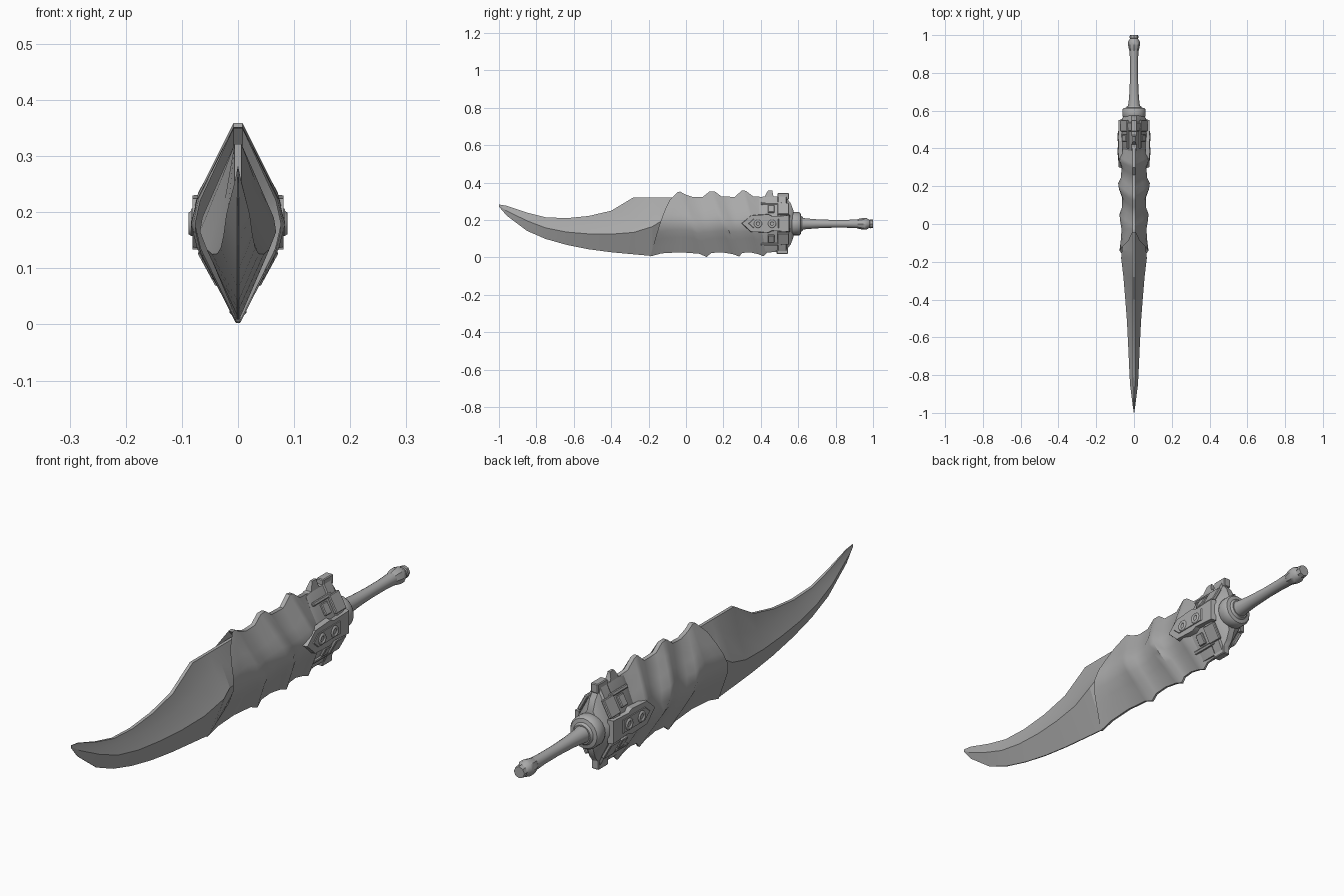
import bpy, bmesh, math
from math import sin, cos, pi, radians
from mathutils import Vector, Matrix

if "Cube" in bpy.data.objects:
    bpy.data.objects.remove(bpy.data.objects["Cube"])

grey = bpy.data.materials.new("plain grey")
grey.use_nodes = True
grey.diffuse_color = (0.4, 0.4, 0.4, 1)
grey.node_tree.nodes["Principled BSDF"].inputs["Base Color"].default_value = (0.4, 0.4, 0.4, 1)
AXIS_Z = 0.18


def finish(name, bm, angle=30):
    bmesh.ops.recalc_face_normals(bm, faces=bm.faces)
    mesh = bpy.data.meshes.new(name)
    bm.to_mesh(mesh)
    bm.free()
    mesh.materials.append(grey)
    obj = bpy.data.objects.new(name, mesh)
    bpy.context.collection.objects.link(obj)
    bpy.ops.object.select_all(action="DESELECT")
    obj.select_set(True)
    bpy.context.view_layer.objects.active = obj
    bpy.ops.object.shade_smooth_by_angle(angle=radians(angle))
    return obj


def loft(name, rings, angle=30):
    """Skin a row of closed rings and cap both ends."""
    bm = bmesh.new()
    rows = [[bm.verts.new(p) for p in ring] for ring in rings]
    n = len(rows[0])
    for a, b in zip(rows, rows[1:]):
        for i in range(n):
            j = (i + 1) % n
            bm.faces.new((a[i], a[j], b[j], b[i]))
    bm.faces.new(rows[0])
    bm.faces.new(rows[-1])
    return finish(name, bm, angle)


def mirrored(half):
    """Close a top-to-bottom half section across x = 0."""
    return half + [(-x, y, z) for x, y, z in half[::-1]]


def lathe(name, profile, sides=16):
    loft(name, [[(r * cos(2 * pi * i / sides), y, AXIS_Z + r * sin(2 * pi * i / sides))
                 for i in range(sides)] for y, r in profile], 40)


def plate(name, outline, x0, x1, inset=0.0):
    """Raised plate on a flank, outline in y and z, tapering outwards."""
    cy = sum(p[0] for p in outline) / len(outline)
    cz = sum(p[1] for p in outline) / len(outline)
    k = 1 - inset
    loft(name, [[(x0, y, z) for y, z in outline],
                [(x1, cy + (y - cy) * k, cz + (z - cz) * k) for y, z in outline]])


def block(name, centre, size, turn=0.0):
    bm = bmesh.new()
    bmesh.ops.create_cube(bm, size=1, matrix=Matrix.Translation(centre)
                          @ Matrix.Rotation(turn, 4, "Y") @ Matrix.Diagonal((*size, 1)))
    bmesh.ops.bevel(bm, geom=bm.edges[:], offset=0.003, segments=1, affect="EDGES")
    finish(name, bm)


# Curved blade: y, spine z, upper ridge z, lower ridge z, edge z, half width
blade = [(-1.0, .283, .281, .277, .272, .001), (-.96, .277, .268, .25, .225, .007),
         (-.85, .24, .222, .196, .142, .021), (-.75, .215, .196, .158, .099, .026),
         (-.64, .21, .181, .136, .068, .031), (-.52, .222, .178, .126, .044, .037),
         (-.4, .25, .188, .125, .028, .046), (-.28, .322, .222, .134, .017, .056),
         (-.18, .322, .262, .165, .008, .068), (-.14, .322, .275, .19, .03, .064),
         (0, .322, .265, .18, .03, .048), (.5, .322, .25, .18, .03, .05)]
loft("blade", [mirrored([(min(.006, w * .2), y, top), (w * .42, y, up),
                         (w, y, low), (min(.002, w * .2), y, edge)])
               for y, top, up, low, edge, w in blade], 12)

# Twisted wrap: top y, top z, bottom y, bottom z, half width, bow
wrap = [(-.01, .31, -.13, .04, .045, .6), (-.045, .35, -.19, .006, .073, .6),
        (-.03, .352, -.13, .022, .066, .8), (-.025, .35, -.03, .028, .062, 1),
        (-.02, .346, .07, .02, .07, 1.1), (0, .335, .11, .003, .073, 1.1),
        (.04, .322, .135, .024, .06, 1), (.09, .324, .19, .028, .059, 1),
        (.125, .352, .25, .018, .075, 1.1), (.155, .352, .285, .005, .08, 1.1),
        (.19, .326, .3, .024, .065, 1), (.26, .324, .34, .028, .062, 1),
        (.3, .359, .385, .018, .078, 1.1), (.32, .356, .415, .006, .08, 1.1),
        (.36, .326, .435, .026, .066, 1), (.46, .322, .48, .03, .06, 1)]


def wrap_ring(yt, zt, yb, zb, w, bow):
    half = []
    for i in range(9):
        t = i / 8
        x = w * min(1, 1.12 * (1 - abs(2 * t - 1))) + .008 * (1 - t * .5)
        half.append((min(x, w + .004), yt + (yb - yt) * t ** bow, zt + (zb - zt) * t))
    return mirrored(half)


loft("twisted_wrap", [wrap_ring(*r) for r in wrap], 40)


# Guard sleeve and its stepped end cap
def hexagon(y, w, top, bottom):
    return mirrored([(.012, y, top), (w, y, .205), (w, y, .165), (.012, y, bottom)])


loft("guard_sleeve", [hexagon(y, w, t, b) for y, w, t, b in
                      ((.39, .064, .318, .04), (.41, .073, .325, .034), (.49, .074, .325, .034),
                       (.495, .079, .332, .028), (.535, .079, .332, .028), (.54, .07, .315, .045),
                       (.56, .064, .29, .07), (.575, .045, .25, .11))])

# Claws gripping the sloping rim, one per diamond face
for side, sx in (("left", 1), ("right", -1)):
    for level, sz in (("upper", 1), ("lower", -1)):
        for part, d, size in (("rim_claw", .5, (.014, .06, .07)), ("sleeve_strap", .455, (.012, .035, .045))):
            y = .52 if part == "rim_claw" else d
            block(f"{side}_{level}_{part}", (sx * .05, y, AXIS_Z + sz * .079), size, -.5 * sx * sz)
        # Long narrow bar running forward from each claw
        block(f"{side}_{level}_bar", (sx * .032, .455, AXIS_Z + sz * .109), (.012, .11, .014), -.5 * sx * sz)

    # Pointed flank plate with a raised inner panel and two ring studs
    outer = [(.295, .182), (.345, .226), (.44, .232), (.46, .222), (.555, .226),
             (.555, .136), (.46, .142), (.44, .132), (.345, .136)]
    plate(f"{side}_flank_plate", outer, sx * .06, sx * .081, .04)
    inner = [(.33, .182), (.36, .208), (.5, .208), (.5, .156), (.36, .156)]
    plate(f"{side}_flank_panel", inner, sx * .078, sx * .084, .08)
    for n, y in enumerate((.385, .46)):
        ring_verts = 12
        bm = bmesh.new()
        loops = []
        for i in range(ring_verts):
            a = 2 * pi * i / ring_verts
            loops.append([bm.verts.new((sx * (.084 + .005 * sin(b)),
                                        y + (.016 + .006 * cos(b)) * cos(a),
                                        AXIS_Z + (.016 + .006 * cos(b)) * sin(a)))
                          for b in (k * pi / 3 for k in range(6))])
        for i in range(ring_verts):
            p, q = loops[i], loops[(i + 1) % ring_verts]
            for k in range(6):
                bm.faces.new((p[k], p[(k + 1) % 6], q[(k + 1) % 6], q[k]))
        finish(f"{side}_ring_stud_{n + 1}", bm, 60)

# Blocks capping the rim above and below, and the small horn
block("top_rim_block", (0, .52, .327), (.03, .06, .036))
block("bottom_rim_block", (0, .515, .036), (.03, .06, .036))
loft("top_horn", [[(sx * w, y0 + sy * d, z) for sx, sy in ((1, 1), (-1, 1), (-1, -1), (1, -1))]
                  for z, w, d, y0 in ((.3, .018, .035, .45), (.335, .01, .02, .445), (.357, .005, .012, .45))])

# Round collar, grip and pommel
lathe("collar", [(.55, .04), (.562, .046), (.566, .058), (.575, .062), (.605, .062),
                 (.613, .056), (.616, .042), (.625, .036)], 20)
lathe("grip", [(.61, .034), (.64, .029), (.7, .024), (.78, .021), (.86, .021), (.92, .024)])
lathe("pommel", [(.91, .022), (.925, .027), (.945, .031), (.965, .031), (.978, .023),
                 (.982, .021), (.985, .024), (1.0, .022)], 8)
